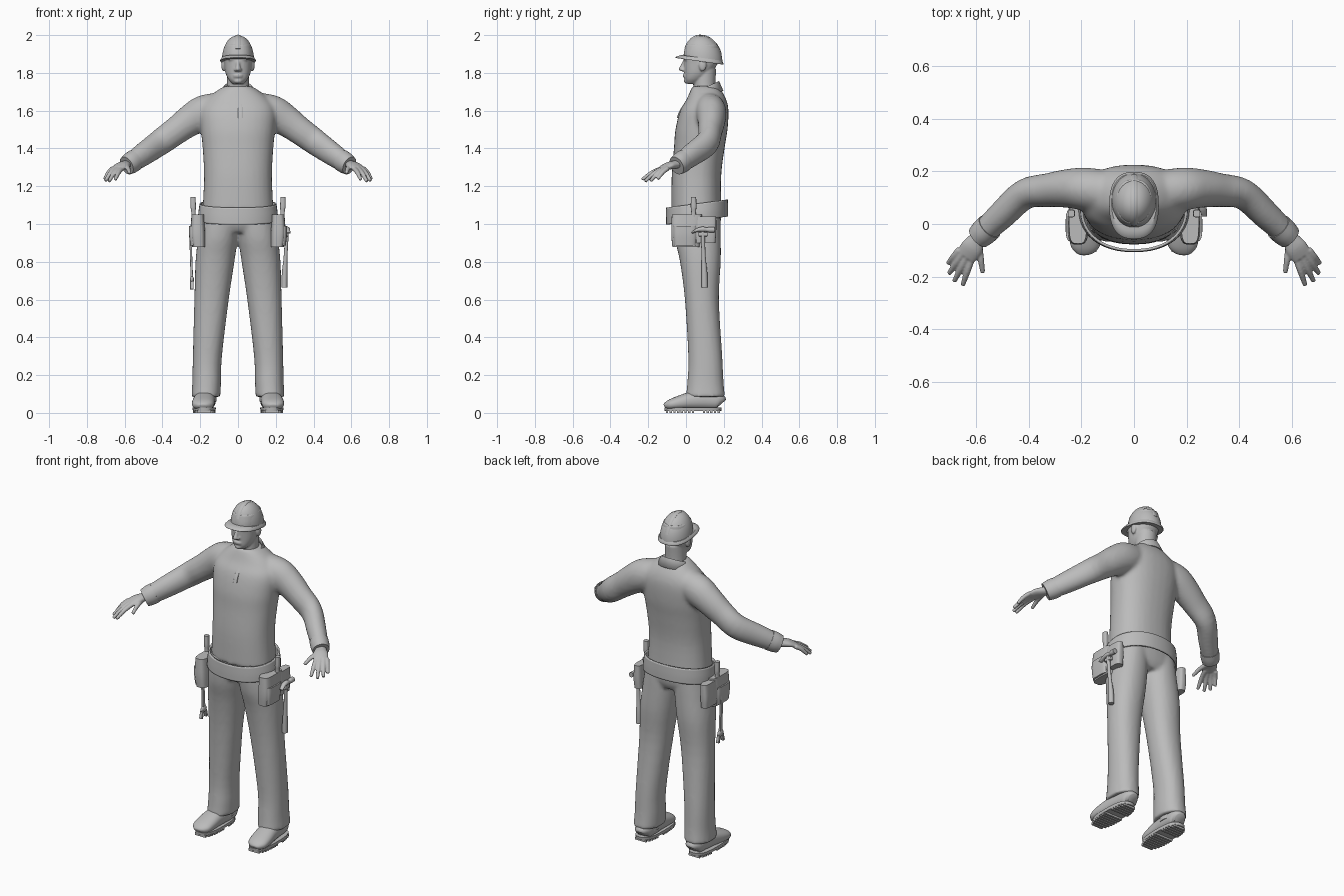
import bpy
import bmesh
import math
from mathutils import Matrix, Vector

default = bpy.data.objects.get("Cube")
if default:
    bpy.data.objects.remove(default, do_unlink=True)

grey = bpy.data.materials.new("plain grey")
grey.use_nodes = True
tone = (.5, .5, .5, 1)
grey.diffuse_color = tone
grey.node_tree.nodes["Principled BSDF"].inputs["Base Color"].default_value = tone
SIDES = (("left", 1), ("right", -1))
UP = Vector((0, 0, 1))


def interpolate(rows, steps):
    """Catmull-Rom spline through rows of numbers."""
    out = []
    for i in range(len(rows) - 1):
        a, b, c, d = (rows[max(i - 1, 0)], rows[i], rows[i + 1],
                      rows[min(i + 2, len(rows) - 1)])
        for s in range(steps):
            t = s / steps
            out.append([q + t / 2 * (r - p + t * (2*p - 5*q + 4*r - w + t * (3*(q - r) + w - p)))
                        for p, q, r, w in zip(a, b, c, d)])
    return out + [list(rows[-1])]


def grid(bm, rings, closed=True, cap=True):
    """Skin a list of equal point rows."""
    verts = [[bm.verts.new(p) for p in ring] for ring in rings]
    count = len(rings[0])
    for low, high in zip(verts, verts[1:]):
        for j in range(count if closed else count - 1):
            k = (j + 1) % count
            bm.faces.new((low[j], low[k], high[k], high[j]))
    if cap:
        bm.faces.new(verts[0])
        bm.faces.new(verts[-1])


def loft(bm, rows, side=1, flat=True, power=2, steps=4, seg=32, cap=True):
    """Rows are x, y, z and two radii; flat keeps the sections level."""
    rows = interpolate(rows, steps)
    points = [Vector((side * r[0], r[1], r[2])) for r in rows]
    rings = []
    for i, (p, r) in enumerate(zip(points, rows)):
        u, v = Vector((1, 0, 0)), Vector((0, 1, 0))
        if not flat:
            t = points[min(i + 1, len(points) - 1)] - points[max(i - 1, 0)]
            u = t.cross(UP).normalized()
            v = u.cross(t).normalized()
        ring = []
        for k in range(seg):
            c, s = math.cos(math.tau * k / seg), math.sin(math.tau * k / seg)
            c = math.copysign(abs(c) ** (2 / power), c)
            s = math.copysign(abs(s) ** (2 / power), s)
            ring.append(p + u * c * r[3] + v * s * r[4])
        rings.append(ring)
    grid(bm, rings, cap=cap)


def ball(bm, place, size):
    bmesh.ops.create_uvsphere(bm, u_segments=20, v_segments=12, radius=1,
                              matrix=Matrix.LocRotScale(Vector(place), None, Vector(size)))


def box(bm, place, size, tilt=0):
    turn = Matrix.Rotation(tilt, 3, "X").to_quaternion()
    bmesh.ops.create_cube(bm, size=1, matrix=Matrix.LocRotScale(Vector(place), turn, Vector(size)))


def finish(bm, name, voxel=0, relax=4, thickness=0, bevel=0):
    bmesh.ops.recalc_face_normals(bm, faces=bm.faces)
    mesh = bpy.data.meshes.new(name)
    bm.to_mesh(mesh)
    bm.free()
    obj = bpy.data.objects.new(name, mesh)
    bpy.context.collection.objects.link(obj)
    mesh.materials.append(grey)
    if thickness:
        obj.modifiers.new("thickness", "SOLIDIFY").thickness = thickness
    if bevel:
        mod = obj.modifiers.new("soft edges", "BEVEL")
        mod.width, mod.segments = bevel, 2
    if voxel:
        mod = obj.modifiers.new("fuse", "REMESH")
        mod.mode, mod.voxel_size, mod.use_smooth_shade = "VOXEL", voxel, True
        mod = obj.modifiers.new("relax", "SMOOTH")
        mod.factor, mod.iterations = .5, relax
    bpy.ops.object.select_all(action="DESELECT")
    obj.select_set(True)
    bpy.context.view_layer.objects.active = obj
    bpy.ops.object.shade_smooth_by_angle(angle=math.radians(40))
    return obj


# Shirt: torso and both sleeves fused
bm = bmesh.new()
loft(bm, [(0, .055, 1.07, .188, .133), (0, .055, 1.25, .18, .131), (0, .07, 1.4, .187, .134),
          (0, .082, 1.5, .197, .138), (0, .097, 1.6, .2, .128), (0, .108, 1.66, .165, .105),
          (0, .105, 1.71, .105, .08), (0, .1, 1.73, .07, .065)], power=2.3)
for _, side in SIDES:
    loft(bm, [(.08, .118, 1.62, .08, .08), (.18, .132, 1.59, .082, .092), (.25, .135, 1.55, .074, .084),
              (.33, .128, 1.492, .064, .074), (.415, .113, 1.43, .058, .07), (.5, .036, 1.37, .054, .063),
              (.575, -.035, 1.318, .046, .052)], side, flat=False)
finish(bm, "shirt", voxel=.011, relax=6)

# Shirt placket, collar and cuffs
bm = bmesh.new()
loft(bm, [(.012, .012, 1.66, .012, .007), (.012, -.027, 1.6, .012, .007), (.012, -.042, 1.56, .012, .007)], power=4)
finish(bm, "shirt_placket")

bm = bmesh.new()
edges = [[], [], []]
for i in range(41):
    a = math.radians(-166 + 332 * i / 40)
    front = (1 - math.cos(a)) / 2
    tip = front ** 6
    s, c = math.sin(a), math.cos(a)
    edges[0].append((.068 * s, .1 + .068 * c, 1.735 - .06 * front))
    edges[1].append((.077 * s, .1 + .075 * c, 1.757 - .07 * front))
    edges[2].append((.102 * s + math.copysign(.025 * tip, s), .1 + .098 * c, 1.705 - .03 * front - .025 * tip))
grid(bm, edges, closed=False, cap=False)
finish(bm, "shirt_collar", thickness=.007)

for label, side in SIDES:
    bm = bmesh.new()
    loft(bm, [(.548, -.01, 1.337, .052, .058), (.57, -.031, 1.322, .052, .057), (.59, -.05, 1.309, .047, .051)],
         side, flat=False)
    finish(bm, label + "_cuff")

# Hands: palm, four fingers and thumb
    bm = bmesh.new()
    loft(bm, [(.56, -.022, 1.328, .028, .024), (.592, -.055, 1.315, .031, .022), (.615, -.09, 1.308, .042, .02),
              (.638, -.123, 1.294, .04, .014)], side, flat=False)
    fingers = [((.662, -.097, 1.294), (.706, -.15, 1.238)), ((.648, -.108, 1.297), (.702, -.188, 1.228)),
               ((.632, -.118, 1.297), (.682, -.217, 1.226)), ((.615, -.126, 1.294), (.65, -.232, 1.235)),
               ((.59, -.075, 1.302), (.574, -.185, 1.27))]
    for base, tip in fingers:
        base, tip = Vector(base), Vector(tip)
        middle = base.lerp(tip, .5) + UP * .008
        loft(bm, [(*base, .014, .013), (*middle, .0125, .012), (*tip, .009, .009)], side, flat=False, seg=16)
    finish(bm, label + "_hand", voxel=.0045, relax=3)

# Head: neck, skull, face features and ears fused
bm = bmesh.new()
loft(bm, [(0, .105, 1.64, .062, .06), (0, .098, 1.73, .058, .058), (0, .1, 1.82, .058, .06)])
loft(bm, [(0, .035, 1.742, .028, .032), (0, .045, 1.765, .05, .052), (0, .062, 1.8, .066, .071),
          (0, .078, 1.85, .074, .09), (0, .082, 1.9, .078, .094), (0, .085, 1.95, .068, .085)], power=2.2)
loft(bm, [(0, -.004, 1.868, .009, .01), (0, -.016, 1.838, .011, .014), (0, -.021, 1.818, .015, .018),
          (0, -.008, 1.808, .013, .014)])
ball(bm, (0, .002, 1.757), (.022, .014, .013))
for height, depth in ((1.788, -.008), (1.779, -.006)):
    ball(bm, (0, depth, height), (.024, .01, .006))
for _, side in SIDES:
    ball(bm, (side * .028, .002, 1.872), (.026, .014, .008))
    ball(bm, (side * .028, .005, 1.855), (.014, .011, .007))
    ball(bm, (side * .012, -.016, 1.816), (.009, .012, .008))
    ball(bm, (side * .077, .088, 1.84), (.011, .02, .032))
finish(bm, "head", voxel=.005, relax=3)

# Hard hat: dome, brim and crown ridge, tipped back
bm = bmesh.new()
dome = []
for i in range(11):
    a = math.radians(88) * i / 10
    r = math.cos(a) ** .9
    dome.append((0, .09, 1.868 + .13 * math.sin(a), .085 * r, .103 * r))
loft(bm, dome, steps=1, seg=40)
loft(bm, [(0, .07, 1.86, .093, .126), (0, .072, 1.866, .094, .126), (0, .082, 1.88, .085, .108)],
     power=2.5, steps=2, seg=40)
ridge = []
for i in range(15):
    a = math.radians(20 + 10 * i)
    ridge.append((0, .09 - .1 * math.cos(a), 1.868 + .13 * math.sin(a) ** .95, .014, .005))
loft(bm, ridge, flat=False, steps=1, seg=12)
for vert in bm.verts:
    vert.co.z -= (vert.co.y - .08) * .14
finish(bm, "hard_hat")

# Trousers: pelvis and legs fused
bm = bmesh.new()
loft(bm, [(0, .062, .955, .13, .1), (0, .06, 1, .188, .122), (0, .056, 1.09, .19, .133)], power=2.4)
for _, side in SIDES:
    loft(bm, [(.17, .103, .085, .077, .104), (.166, .103, .16, .076, .096), (.162, .102, .3, .077, .09),
              (.14, .084, .6, .091, .09), (.122, .076, .8, .103, .108), (.106, .062, .93, .105, .122),
              (.092, .057, 1.06, .1, .125)], side, power=2.2)
finish(bm, "trousers", voxel=.011, relax=4)

# Work boots with cleated soles
for label, side in SIDES:
    bm = bmesh.new()
    loft(bm, [(.168, .188, .05, .028, .03), (.169, .17, .062, .048, .046), (.172, .1, .068, .055, .052),
              (.178, .03, .064, .057, .048), (.183, -.03, .054, .06, .039), (.186, -.08, .044, .056, .029),
              (.187, -.105, .038, .038, .019), (.187, -.114, .034, .02, .01)], side, flat=False, power=2.3)
    loft(bm, [(.168, .108, .06, .055, .068), (.168, .108, .12, .055, .066)], side)
    finish(bm, label + "_boot")
    bm = bmesh.new()
    loft(bm, [(.179, .037, .011, .06, .15), (.179, .037, .028, .062, .152)], side, power=2.7, steps=1)
    for i in range(15):
        y = -.1 + .0195 * i
        if not .04 < y < .08:
            width = (1 - (abs(y - .037) / .153) ** 2.7) ** .37
            box(bm, (side * .179, y, .007), (.118 * width, .012, .014))
    finish(bm, label + "_boot_sole")

# Tool belt, lower at the front
bm = bmesh.new()
loft(bm, [(0, .058, 1.018, .212, .165), (0, .058, 1.06, .21, .165), (0, .058, 1.108, .203, .163)],
     power=2.2, seg=48, cap=False)
for vert in bm.verts:
    vert.co.z += (vert.co.y - .058) * .13
finish(bm, "tool_belt", thickness=.01)

# Pouches, their pockets and the screwdrivers standing in them
for label, side in SIDES:
    bm = bmesh.new()
    loft(bm, [(.208, .0, .878, .034, .072), (.213, .0, .95, .039, .078), (.213, .005, 1.05, .033, .08)],
         side, power=3.5)
    loft(bm, [(.222, .1, .9, .024, .055), (.224, .1, .96, .026, .06), (.222, .1, 1.04, .022, .06)],
         side, power=3.5)
    finish(bm, label + "_pouch")
    bm = bmesh.new()
    loft(bm, [(.225, -.005, .885, .028, .058), (.229, -.005, .94, .03, .062), (.229, -.005, .99, .03, .062)],
         side, power=3.5)
    finish(bm, label + "_pouch_pocket")
    bm = bmesh.new()
    loft(bm, [(.235, .04, 1.0, .011, .011), (.236, .04, 1.06, .011, .012), (.237, .04, 1.09, .014, .015),
              (.238, .04, 1.143, .013, .014)], side, power=3, seg=16)
    finish(bm, label + "_screwdriver_handle")

# Hammer hanging on the left
bm = bmesh.new()
loft(bm, [(.246, .098, .665, .015, .017), (.247, .097, .74, .015, .016), (.252, .093, .83, .01, .011),
          (.26, .088, .97, .01, .011)], seg=16)
loft(bm, [(.262, .15, .97, .014, .015), (.262, .125, .97, .014, .015), (.262, .11, .97, .011, .011),
          (.262, .088, .972, .014, .014), (.262, .06, .968, .014, .01), (.262, .03, .952, .016, .004)],
     flat=False, seg=16)
finish(bm, "hammer")
bm = bmesh.new()
box(bm, (.25, .09, .945), (.035, .05, .02))
finish(bm, "hammer_loop", bevel=.004)

# Open-ended wrench hanging on the right
bm = bmesh.new()
loft(bm, [(-.244, .02, .7, .007, .012), (-.248, .02, .82, .006, .011), (-.252, .02, .96, .007, .014)],
     power=4, seg=16)
ball(bm, (-.244, .02, .705), (.011, .026, .02))
for turn in (-1, 1):
    box(bm, (-.244, .02 + turn * .019, .676), (.018, .014, .046), turn * .25)
finish(bm, "wrench", bevel=.003)
